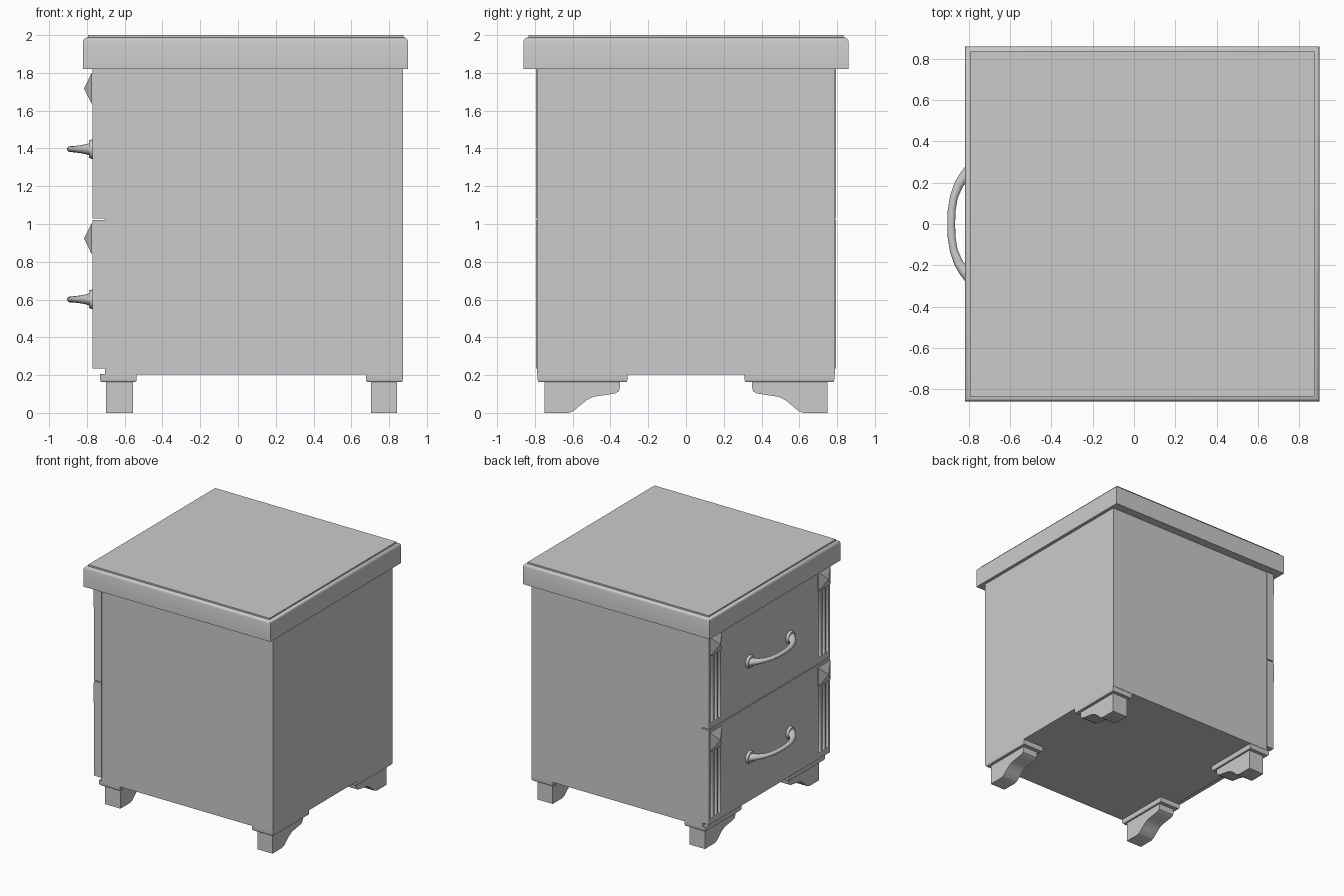
import bpy, bmesh, math
from mathutils import Vector

if "Cube" in bpy.data.objects:
    bpy.data.objects.remove(bpy.data.objects["Cube"])


def finish(name, bm, smooth=False):
    bmesh.ops.recalc_face_normals(bm, faces=bm.faces[:])
    me = bpy.data.meshes.new(name)
    bm.to_mesh(me)
    bm.free()
    ob = bpy.data.objects.new(name, me)
    bpy.context.collection.objects.link(ob)
    if smooth:
        shade(ob)
    return ob


def shade(ob):
    bpy.ops.object.select_all(action='DESELECT')
    ob.select_set(True)
    bpy.context.view_layer.objects.active = ob
    bpy.ops.object.shade_smooth_by_angle(angle=math.radians(35))


def ring_stack(name, x0, x1, y0, y1, levels, smooth=False):
    """Loft rectangles: levels are (inset, z) pairs."""
    bm = bmesh.new()
    rings = []
    for i, z in levels:
        rings.append([bm.verts.new((x, y, z)) for x, y in (
            (x0 + i, y0 + i), (x1 - i, y0 + i), (x1 - i, y1 - i), (x0 + i, y1 - i))])
    for a, b in zip(rings, rings[1:]):
        for k in range(4):
            n = (k + 1) % 4
            bm.faces.new((a[k], a[n], b[n], b[k]))
    bm.faces.new(rings[0])
    bm.faces.new(rings[-1])
    return finish(name, bm, smooth)


def box(name, x0, x1, y0, y1, z0, z1):
    return ring_stack(name, x0, x1, y0, y1, [(0, z0), (0, z1)])


# cabinet case and moulded top
box("case", -0.705, 0.873, -0.788, 0.788, 0.202, 1.83)
ring_stack("top_slab", -0.82, 0.90, -0.86, 0.86,
           [(0, 1.82), (0, 1.968), (0.003, 1.977), (0.01, 1.984), (0.02, 1.987),
            (0.025, 1.988), (0.025, 2.0)], True)


# feet: scrolled bracket profile with a rounded pad above
FOOT = [(0.75, 0.17), (0.75, 0), (0.62, 0), (0.595, 0.01), (0.56, 0.04), (0.525, 0.068),
        (0.49, 0.085), (0.44, 0.093), (0.375, 0.103), (0.355, 0.115), (0.35, 0.135), (0.35, 0.17)]


def foot(name, x0, x1, px0, px1, s):
    bm = bmesh.new()
    f = bm.faces.new([bm.verts.new((x0, s * y, z)) for y, z in FOOT])
    ext = bmesh.ops.extrude_face_region(bm, geom=[f])
    for v in ext["geom"]:
        if isinstance(v, bmesh.types.BMVert):
            v.co.x = x1
    finish(name, bm, True)
    ya, yb = sorted((s * 0.785, s * 0.31))
    ring_stack(name + "_pad", px0, px1, ya, yb,
               [(0.007, 0.163), (0.002, 0.168), (0, 0.176), (0, 0.205)], True)


for s, side in ((-1, "right"), (1, "left")):
    foot("front_foot_" + side, -0.70, -0.557, -0.73, -0.537, s)
    foot("back_foot_" + side, 0.703, 0.843, 0.677, 0.873, s)


# drawer front with round-ended flutes cut down each side
def drawer(name, z0, z1):
    front = box(name + "_front", -0.77, -0.70, -0.794, 0.794, z0, z1)
    bm = bmesh.new()
    half = 0.285
    zc = z0 + 0.335
    for s in (-1, 1):
        for y in (0.66, 0.71, 0.76):
            new = bmesh.ops.create_uvsphere(bm, u_segments=12, v_segments=8, radius=0.018)["verts"]
            for v in new:
                if abs(v.co.z) > 1e-4:
                    v.co.z += math.copysign(half - 0.018, v.co.z)
                v.co += Vector((-0.773, s * y, zc))
    cutter = finish(name + "_flute_cutter", bm)
    cutter.hide_render = True
    mod = front.modifiers.new("flutes", 'BOOLEAN')
    mod.operation = 'DIFFERENCE'
    mod.solver = 'EXACT'
    mod.object = cutter
    bpy.context.view_layer.objects.active = front
    bpy.ops.object.modifier_apply(modifier=mod.name)
    bpy.data.objects.remove(cutter)
    shade(front)

    # pyramid corner blocks
    for s, side in ((-1, "right"), (1, "left")):
        bm = bmesh.new()
        yc, zb, h = s * 0.712, z0 + 0.688, 0.08
        offs = ((-h, -h), (h, -h), (h, h), (-h, h))
        back = [bm.verts.new((-0.765, yc + a, zb + b)) for a, b in offs]
        rim = [bm.verts.new((-0.776, yc + a, zb + b)) for a, b in offs]
        tip = bm.verts.new((-0.815, yc, zb))
        bm.faces.new(back)
        for k in range(4):
            n = (k + 1) % 4
            bm.faces.new((back[k], back[n], rim[n], rim[k]))
            bm.faces.new((rim[k], rim[n], tip))
        finish(name + "_block_" + side, bm)

    # bowed handle: swept circle that flares toward the mounts
    zh = z0 + 0.366
    path = [(-0.768, 0.27, 0.042), (-0.785, 0.262, 0.038), (-0.80, 0.25, 0.032),
            (-0.825, 0.226, 0.026), (-0.85, 0.19, 0.022), (-0.873, 0.13, 0.019),
            (-0.884, 0.065, 0.019)]
    path = path + [(-0.886, 0, 0.019)] + [(x, -y, r) for x, y, r in reversed(path)]
    bm = bmesh.new()
    pts = [Vector((x, y, zh)) for x, y, r in path]
    rings = []
    n = 14
    for i, (p, (x, y, r)) in enumerate(zip(pts, path)):
        t = (pts[min(i + 1, len(pts) - 1)] - pts[max(i - 1, 0)]).normalized()
        side = t.cross(Vector((0, 0, 1)))
        rings.append([bm.verts.new(p + side * (r * math.cos(2 * math.pi * k / n))
                                   + Vector((0, 0, 0.85 * r * math.sin(2 * math.pi * k / n))))
                      for k in range(n)])
    for a, b in zip(rings, rings[1:]):
        for k in range(n):
            m = (k + 1) % n
            bm.faces.new((a[k], a[m], b[m], b[k]))
    bm.faces.new(rings[0])
    bm.faces.new(rings[-1])
    finish(name + "_handle", bm, True)

    # round mounts
    for s, side in ((-1, "right"), (1, "left")):
        bpy.ops.mesh.primitive_cone_add(vertices=20, radius1=0.053, radius2=0.046, depth=0.022,
                                        location=(-0.779, s * 0.265, zh),
                                        rotation=(0, -math.pi / 2, 0))
        mount = bpy.context.object
        mount.name = name + "_handle_mount_" + side
        shade(mount)


drawer("upper_drawer", 1.03, 1.82)
drawer("lower_drawer", 0.235, 1.022)
